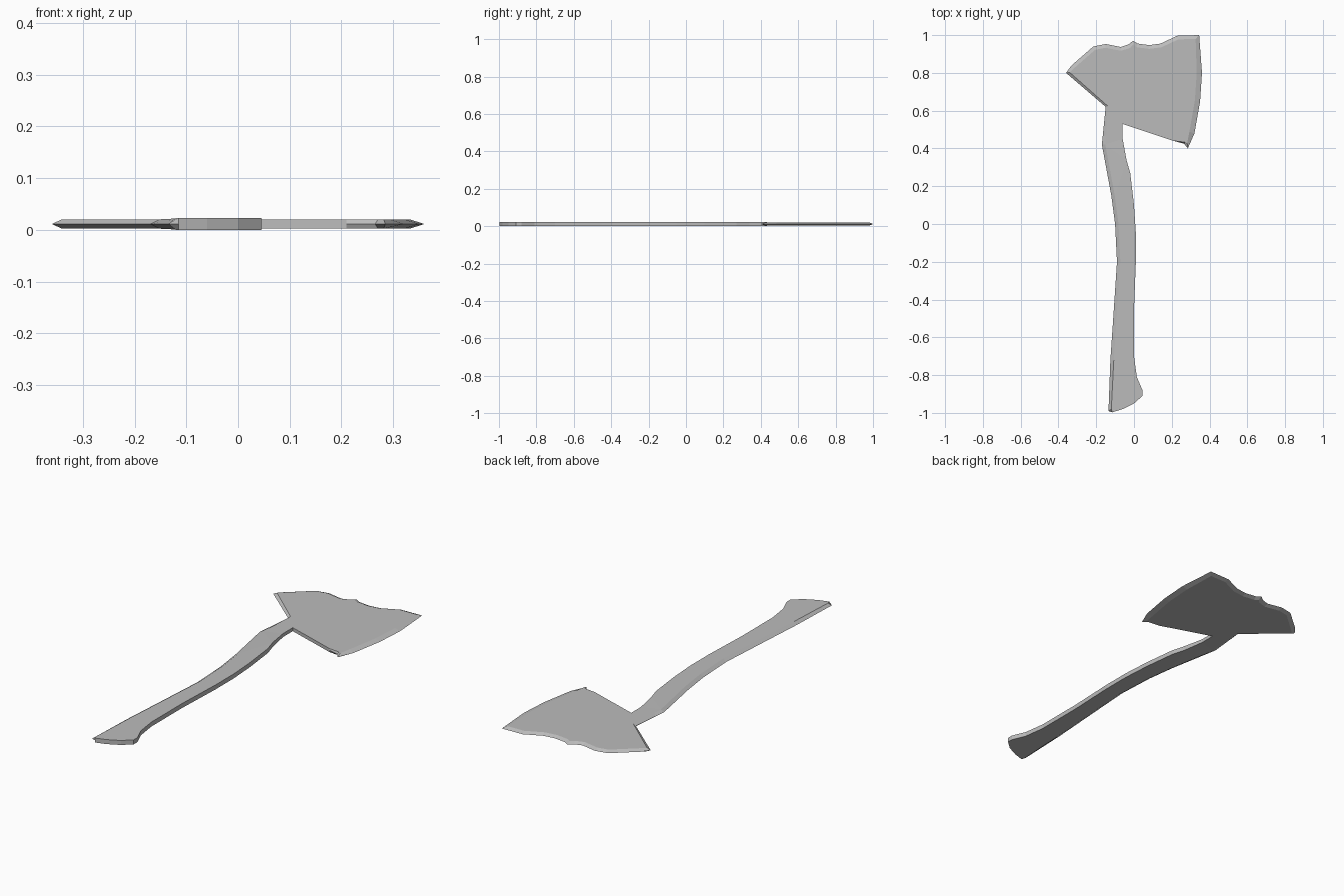
import bpy
import bmesh
from mathutils import Vector

cube = bpy.data.objects.get("Cube")
if cube:
    bpy.data.objects.remove(cube, do_unlink=True)

grey = bpy.data.materials.new("plain grey")
grey.use_nodes = True
colour = (0.5, 0.5, 0.5, 1)
grey.diffuse_color = colour
grey.node_tree.nodes["Principled BSDF"].inputs["Base Color"].default_value = colour

MID = 0.0115

# Clockwise outline runs: (bevel width, points)
RUNS = [
    # back spike and worn top edge
    (0.02, [(-.36, .80), (-.33, .84), (-.215, .94), (-.15, .953), (-.07, .937),
            (-.03, .95), (-.005, .97), (.02, .955), (.08, .947), (.14, .955),
            (.23, .997)]),
    # cutting edge
    (0.028, [(.345, 1), (.36, .80), (.35, .65), (.32, .48), (.285, .40)]),
    (0.01, [(.265, .425)]),
    # beard underside, square front of the handle and butt
    (0, [(.21, .44), (-.06, .53), (-.06, .45), (-.04, .34), (-.02, .27),
         (0, .10), (.01, -.05), (.01, -.20), (0, -.45), (0, -.70),
         (.015, -.81), (.045, -.88), (.045, -.91), (0, -.95), (-.06, -.98),
         (-.115, -.997)]),
    # ridged back of the handle up to the neck
    (0.018, [(-.135, -.99), (-.125, -.72), (-.11, -.50), (-.09, -.20),
             (-.10, 0), (-.12, .15), (-.17, .42), (-.165, .47)]),
    (0.012, [(-.15, .62)]),
]


def build_axe(name):
    outline = [(Vector(p), w) for w, pts in RUNS for p in pts]
    n = len(outline)
    bm = bmesh.new()
    top, mid, low = [], [], []
    for i, (p, width) in enumerate(outline):
        before = (p - outline[i - 1][0]).normalized()
        after = (outline[(i + 1) % n][0] - p).normalized()
        d = before + after
        q = p + Vector((d.y, -d.x)).normalized() * width
        # the head is a little thinner than the handle
        half = 0.009 if p.y > 0.39 else MID
        top.append(bm.verts.new((q.x, q.y, MID + half)))
        mid.append(bm.verts.new((p.x, p.y, MID)))
        low.append(bm.verts.new((q.x, q.y, MID - half)))
    # side walls and bevels
    for i in range(n):
        j = (i + 1) % n
        for a, b in ((top, mid), (mid, low)):
            bm.faces.new((a[i], a[j], b[j], b[i]))
    # broad sides
    caps = [bm.faces.new(top), bm.faces.new(low)]
    bmesh.ops.triangulate(bm, faces=caps)
    bmesh.ops.recalc_face_normals(bm, faces=bm.faces)
    mesh = bpy.data.meshes.new(name)
    bm.to_mesh(mesh)
    bm.free()
    mesh.materials.append(grey)
    obj = bpy.data.objects.new(name, mesh)
    bpy.context.collection.objects.link(obj)
    return obj


build_axe("axe_head_and_handle")
